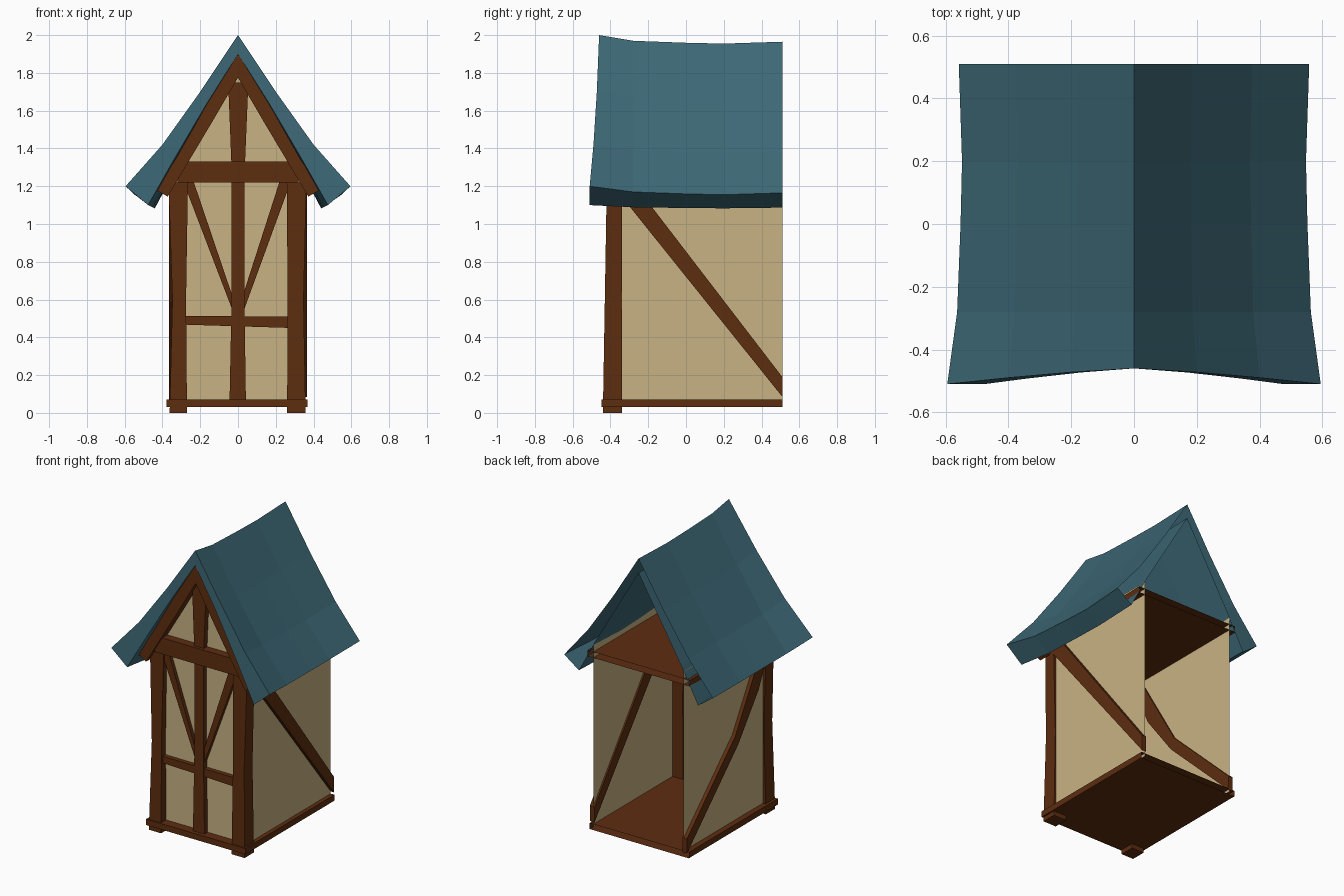
import bpy, bmesh

if "Cube" in bpy.data.objects:
    bpy.data.objects.remove(bpy.data.objects["Cube"])


def material(name, rgb):
    m = bpy.data.materials.new(name)
    m.diffuse_color = (*rgb, 1)
    m.use_nodes = True
    m.node_tree.nodes["Principled BSDF"].inputs["Base Color"].default_value = m.diffuse_color
    return m


TEAL = material("teal roof", (0.046, 0.138, 0.18))
WOOD = material("brown timber", (0.11, 0.026, 0.005))
PLASTER = material("tan plaster", (0.58, 0.45, 0.23))
BACK = 0.51


def finish(bm, name, mat):
    bmesh.ops.recalc_face_normals(bm, faces=bm.faces)
    me = bpy.data.meshes.new(name)
    bm.to_mesh(me)
    bm.free()
    me.materials.append(mat)
    ob = bpy.data.objects.new(name, me)
    bpy.context.collection.objects.link(ob)
    return ob


def plate(name, pts, a, b, mat, axis="y", open_back=False, lean=0.0):
    """Extrude a 2D outline (u, z) from a to b along the x or y axis."""
    bm = bmesh.new()

    def put(u, z, d):
        return bm.verts.new((u, d, z) if axis == "y" else (d, u, z))
    near = [put(u, z, a + lean * z) for u, z in pts]
    far = [put(u, z, b) for u, z in pts]
    bm.faces.new(near)
    if not open_back:
        bm.faces.new(far)
    n = len(pts)
    for i in range(n):
        j = (i + 1) % n
        bm.faces.new((near[i], near[j], far[j], far[i]))
    return finish(bm, name, mat)


def rect(x0, x1, z0, z1):
    return [(x0, z0), (x1, z0), (x1, z1), (x0, z1)]


def mirrored(half):
    """Half outline from the centre outwards -> full line, left to right."""
    return [(-x, z) for x, z in reversed(half) if x > 0] + half


# Roof: flared shell, open at the back
OUT_FRONT = [(0, 2.0), (.2, 1.70), (.4, 1.42), (.595, 1.20)]
OUT_MID = [(0, 1.955), (.18, 1.66), (.37, 1.375), (.548, 1.155)]
IN_FRONT = [(0, 1.90), (.17, 1.63), (.34, 1.34), (.476, 1.10)]
IN_MID = [(0, 1.86), (.155, 1.59), (.315, 1.32), (.44, 1.083)]
STATIONS = [(-.46, 1), (-.28, .33), (0, .1), (.2, 0), (BACK, .22)]

bm = bmesh.new()


def roof_line(front, mid, y, s):
    row = []
    for (xf, zf), (xm, zm) in zip(mirrored(front), mirrored(mid)):
        x = xm + (xf - xm) * s
        yy = y - .05 * (abs(xf) / front[-1][0]) ** 1.3 if s == 1 else y
        row.append(bm.verts.new((x, yy, zm + (zf - zm) * s)))
    return row


rings = []
for y, s in STATIONS:
    outer = roof_line(OUT_FRONT, OUT_MID, y, s)
    inner = roof_line(IN_FRONT, IN_MID, y, s)
    rings.append(outer + inner[::-1])
count = len(rings[0])
for r0, r1 in zip(rings, rings[1:]):
    for i in range(count):
        j = (i + 1) % count
        bm.faces.new((r0[i], r0[j], r1[j], r1[i]))
for i in range(count // 2 - 1):
    bm.faces.new((rings[0][i], rings[0][i + 1],
                  rings[0][count - 2 - i], rings[0][count - 1 - i]))
finish(bm, "roof", TEAL)

# Plaster walls: gabled front with two side walls, open behind
bm = bmesh.new()
W, FRONT = .34, -.385
outline = [(-W, .05), (W, .05), (W, 1.29), (0, 1.85), (-W, 1.29)]
gable = [bm.verts.new((x, FRONT, z)) for x, z in outline]
bm.faces.new(gable)
for i, j in ((1, 2), (4, 0)):
    p, q = gable[i], gable[j]
    bm.faces.new((p, q, bm.verts.new((q.co.x, BACK, q.co.z)),
                  bm.verts.new((p.co.x, BACK, p.co.z))))
finish(bm, "plaster_walls", PLASTER)

# Floor sill and ceiling slabs
plate("floor_sill", rect(-.378, .368, .03, .07), -.447, BACK, WOOD, open_back=True)
plate("ceiling_slab", rect(-.385, .385, 1.20, 1.24), -.38, BACK, WOOD, open_back=True)

# Corner posts, slightly bowed and leaning back
plate("left_corner_post",
      [(-.362, 0), (-.27, 0), (-.275, .6), (-.265, 1.22), (-.368, 1.22), (-.347, .6)],
      -.44, -.34, WOOD, lean=.017)
plate("right_corner_post",
      [(.26, 0), (.358, 0), (.347, .6), (.362, 1.22), (.258, 1.22), (.263, .6)],
      -.44, -.34, WOOD, lean=.017)

# Front timber framing
plate("cross_beam", rect(-.32, .32, 1.22, 1.33), -.44, -.37, WOOD)
plate("centre_post", [(-.045, .05), (.042, .05), (.034, .6), (.034, 1.23), (-.034, 1.23), (-.034, .6)],
      -.42, -.37, WOOD)
plate("king_post", [(-.035, 1.32), (.037, 1.32), (.055, 1.75), (-.052, 1.75)],
      -.42, -.37, WOOD)
plate("middle_rail", [(-.28, .467), (.27, .45), (.27, .51), (-.28, .513)], -.415, -.37, WOOD)
plate("left_front_brace", [(-.03, .545), (-.03, .62), (-.235, 1.225), (-.29, 1.225)],
      -.41, -.37, WOOD)
plate("right_front_brace", [(.03, .54), (.03, .635), (.22, 1.225), (.28, 1.225)],
      -.41, -.37, WOOD)

# Barge boards under the roof edge
barge_top = [(0, 1.90), (.17, 1.625), (.335, 1.335), (.44, 1.183)]
barge_low = [(0, 1.775), (.14, 1.535), (.262, 1.33), (.372, 1.145)]
plate("barge_boards", mirrored(barge_top) + mirrored(barge_low)[::-1], -.455, -.37, WOOD)

# Side braces: straight on the right, bent on the left
plate("right_side_brace", [(-.385, 1.20), (-.265, 1.20), (BACK, .19), (BACK, .085)],
      .33, .365, WOOD, axis="x")
plate("left_side_brace",
      [(-.41, 1.20), (-.33, 1.20), (-.01, .66), (BACK, .16), (BACK, .06), (-.04, .59), (-.26, .88)],
      -.365, -.33, WOOD, axis="x")
